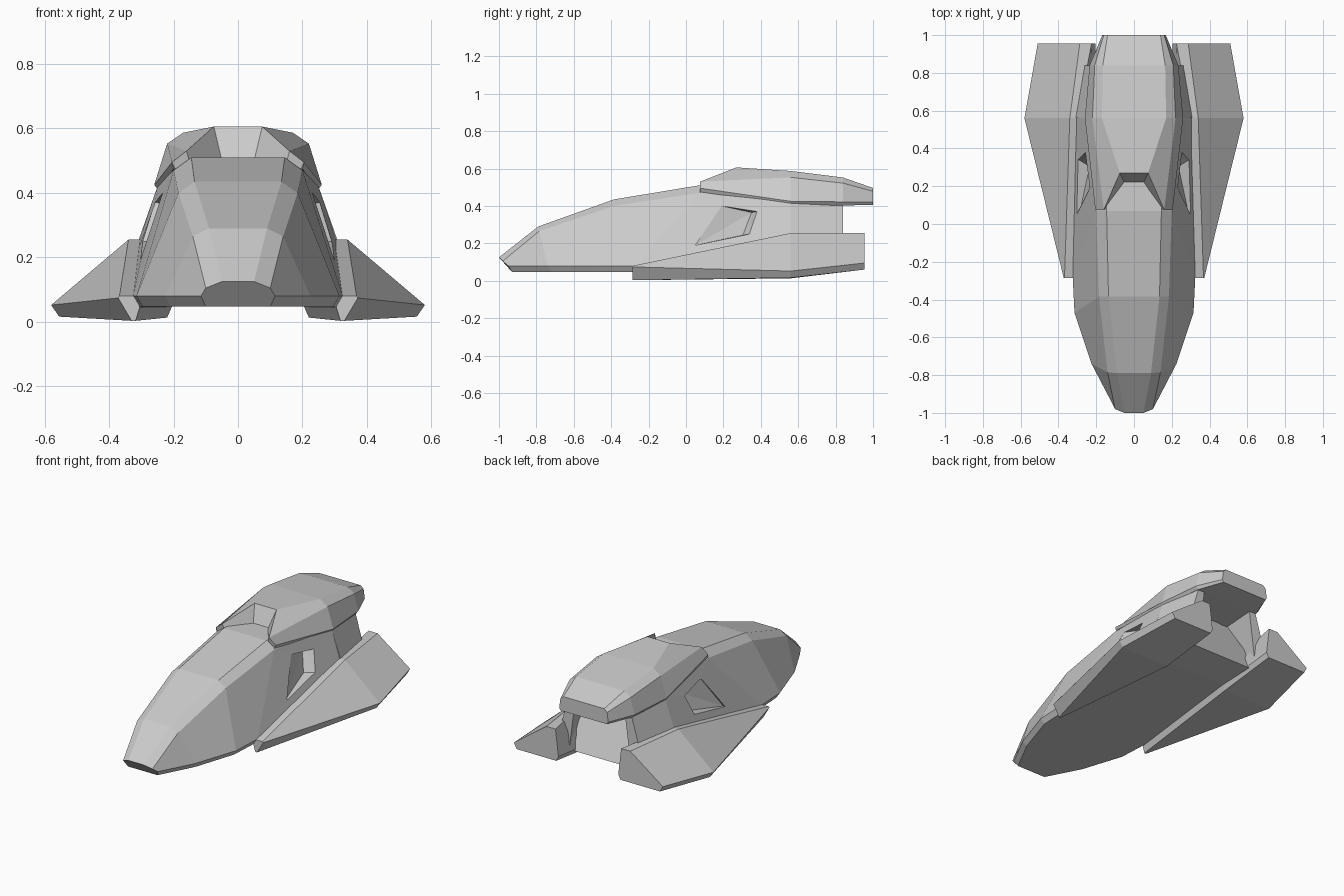
import bpy, bmesh

if "Cube" in bpy.data.objects:
    bpy.data.objects.remove(bpy.data.objects["Cube"])


def finish(bm, name, mirror=False):
    bmesh.ops.recalc_face_normals(bm, faces=bm.faces)
    me = bpy.data.meshes.new(name)
    bm.to_mesh(me)
    bm.free()
    ob = bpy.data.objects.new(name, me)
    bpy.context.collection.objects.link(ob)
    if mirror:
        m = ob.modifiers.new("mirror", 'MIRROR')
        m.use_mirror_merge = False
    return ob


def loft(name, rings, mirror=False):
    """Skin closed rings of points and cap both ends."""
    bm = bmesh.new()
    rows = [[bm.verts.new(p) for p in r] for r in rings]
    n = len(rows[0])
    for a, b in zip(rows, rows[1:]):
        for i in range(n):
            j = (i + 1) % n
            bm.faces.new((a[i], a[j], b[j], b[i]))
    bm.faces.new(rows[0])
    bm.faces.new(rows[-1])
    return finish(bm, name, mirror)


def full(half):
    """Complete a half ring (x > 0) with its reflection."""
    return half + [(-x, y, z) for x, y, z in reversed(half)]


def at(y, pts):
    return [(x, y, z) for x, z in pts]


# Hull: half rings run top, shoulder, chine, keel
hull = loft("hull", [full(r) for r in (
    [(.05, -1, .125), (.10, -.98, .105), (.115, -.95, .08), (.10, -.93, .047)],
    [(.09, -.79, .29), (.14, -.785, .265), (.225, -.74, .08), (.21, -.72, .047)],
    [(.135, -.385, .435), (.185, -.385, .40), (.315, -.47, .08), (.295, -.46, .047)],
    [(.145, .07, .51), (.20, .07, .47), (.325, -.27, .08), (.305, -.27, .047)],
    [(.15, .56, .50), (.25, .56, .42), (.355, .56, .10), (.22, .56, .047)],
    [(.13, .62, .40), (.19, .62, .40), (.25, .78, .12), (.22, .79, .06)],
)])

# Side intakes: wedge recesses that deepen towards the rear
rim = [(.290, .05, .19), (.231, .19, .40), (.255, .38, .37), (.292, .34, .25)]
floor = [rim[0], rim[1], (.195, .35, .365), (.235, .305, .245)]
for s in (1, -1):
    bm = bmesh.new()
    for x, y, z in floor + rim[2:] + [(x + .1, y, z) for x, y, z in rim]:
        bm.verts.new((s * x, y, z))
    bmesh.ops.convex_hull(bm, input=bm.verts)
    cutter = finish(bm, "intake_cutter")
    cutter.hide_render = True
    mod = hull.modifiers.new("intake", 'BOOLEAN')
    mod.operation, mod.solver, mod.object = 'DIFFERENCE', 'EXACT', cutter
    bpy.context.view_layer.objects.active = hull
    bpy.ops.object.modifier_apply(modifier=mod.name)
    bpy.data.objects.remove(cutter)

# Rear side walls framing the engine recess
loft("rear_wall", [
    at(.56, [(.25, .42), (.31, .25), (.355, .10), (.29, .10), (.19, .42)]),
    at(.84, [(.215, .41), (.262, .25), (.265, .10), (.21, .10), (.17, .41)]),
], mirror=True)

# Wings: inner top, outer top, tip, outer keel, inner keel, inner step
loft("wing", [
    at(-.285, [(.318, .08), (.368, .08), (.372, .074), (.33, .003), (.318, .003), (.305, .045)]),
    at(.56, [(.30, .255), (.34, .255), (.58, .052), (.555, .016), (.22, .013), (.205, .047)]),
    at(.955, [(.225, .255), (.287, .255), (.51, .095), (.49, .06), (.22, .06), (.205, .09)]),
], mirror=True)

# Dorsal cowl with a notched front
loft("dorsal_cowl", [full(r) for r in (
    [(.05, .22, .50), (.15, .08, .495), (.195, .08, .475), (.19, .08, .465)],
    [(.075, .27, .606), (.16, .075, .53), (.205, .075, .495), (.20, .075, .475)],
    at(.56, [(.17, .587), (.22, .553), (.26, .425), (.245, .405)]),
    at(.84, [(.165, .552), (.208, .522), (.235, .422), (.22, .403)]),
    at(1.0, [(.14, .496), (.16, .478), (.168, .420), (.16, .405)]),
)])
